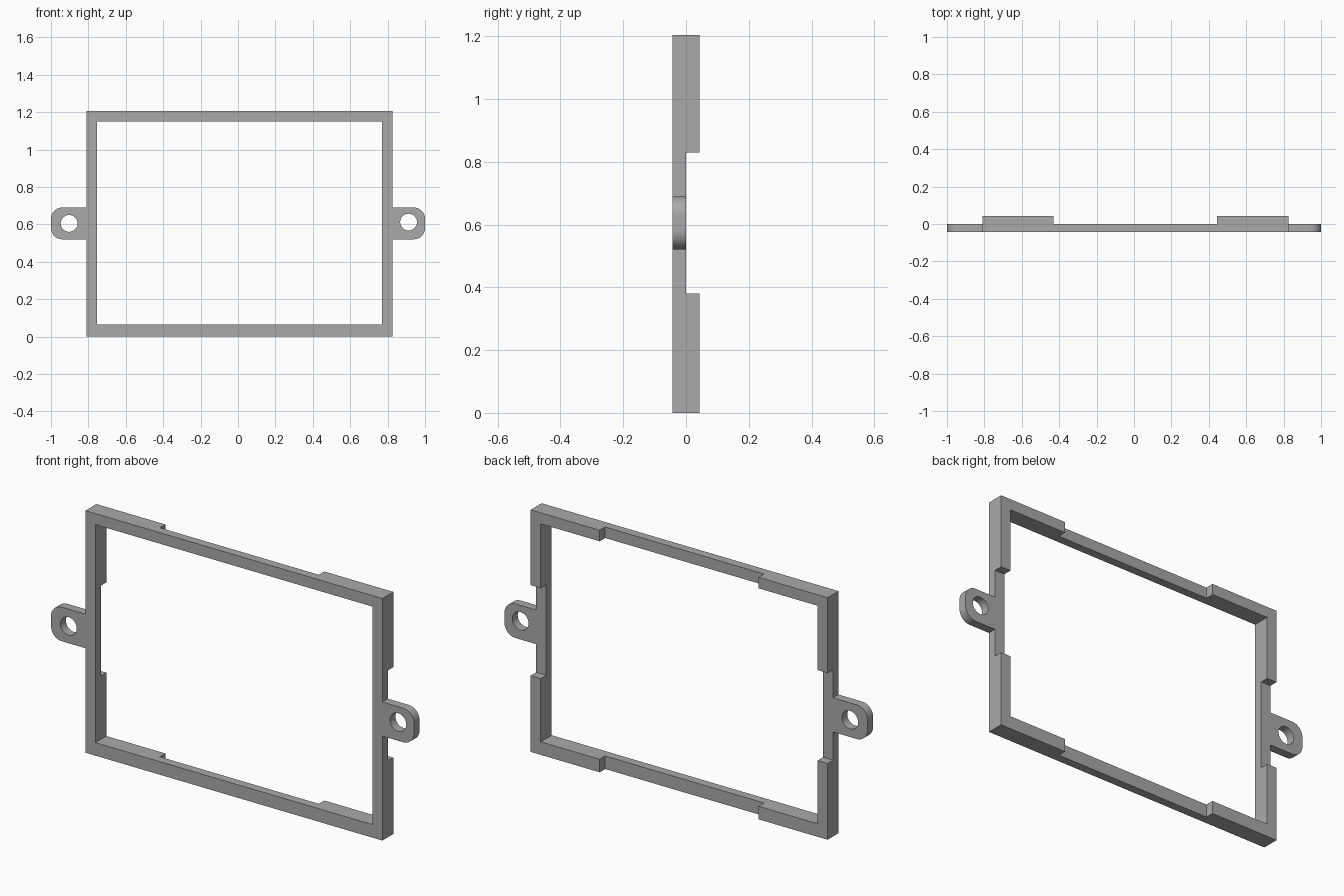
import bpy, bmesh
from math import sin, cos, pi, radians

cube = bpy.data.objects.get("Cube")
if cube:
    bpy.data.objects.remove(cube, do_unlink=True)

FRONT, MID, BACK = -0.043, 0.0, 0.043

grey = bpy.data.materials.new("plain grey")
grey.use_nodes = True
colour = (0.4, 0.4, 0.4, 1)
grey.diffuse_color = colour
grey.node_tree.nodes["Principled BSDF"].inputs["Base Color"].default_value = colour


def extrude(bm, faces, depth):
    """Push a set of faces back along y and return the moved faces."""
    out = bmesh.ops.extrude_face_region(bm, geom=faces)["geom"]
    verts = [g for g in out if isinstance(g, bmesh.types.BMVert)]
    bmesh.ops.translate(bm, verts=verts, vec=(0, depth, 0))
    return [g for g in out if isinstance(g, bmesh.types.BMFace)]


def finish(bm, name):
    bmesh.ops.recalc_face_normals(bm, faces=bm.faces)
    mesh = bpy.data.meshes.new(name)
    bm.to_mesh(mesh)
    bm.free()
    mesh.materials.append(grey)
    obj = bpy.data.objects.new(name, mesh)
    bpy.context.collection.objects.link(obj)
    return obj


# Rectangular frame: a ring of cells, with the corner cells raised at the back
xs = [-0.81, -0.755, -0.43, 0.445, 0.77, 0.825]
zs = [0, 0.065, 0.38, 0.83, 1.15, 1.205]
bm = bmesh.new()
grid = {}
for i in range(5):
    for j in range(5):
        if i in (0, 4) or j in (0, 4):
            corners = [(i, j), (i + 1, j), (i + 1, j + 1), (i, j + 1)]
            for a, b in corners:
                if (a, b) not in grid:
                    grid[a, b] = bm.verts.new((xs[a], FRONT, zs[b]))
            bm.faces.new([grid[c] for c in corners])
rear = extrude(bm, bm.faces[:], MID - FRONT)


def in_corner(face):
    c = face.calc_center_median()
    return not (xs[2] < c.x < xs[3] or zs[2] < c.z < zs[3])


extrude(bm, [f for f in rear if in_corner(f)], BACK - MID)
finish(bm, "frame")


# Mounting ears: rounded tabs with a screw hole
def ear(name, root, tip, hole_x, hole_z):
    side = 1 if tip > root else -1
    low, high, r = 0.52, 0.69, 0.06
    outline = [(root, low)]
    for cz, start in ((low + r, -pi / 2), (high - r, 0)):
        for k in range(9):
            a = start + k * pi / 16
            outline.append((tip - side * r + side * r * cos(a), cz + r * sin(a)))
    outline.append((root, high))
    hole = [(hole_x + 0.045 * cos(k * pi / 16), hole_z + 0.045 * sin(k * pi / 16))
            for k in range(32)]
    bm = bmesh.new()
    edges = []
    for loop in (outline, hole):
        vs = [bm.verts.new((x, FRONT, z)) for x, z in loop]
        edges += [bm.edges.new((vs[k - 1], vs[k])) for k in range(len(vs))]
    bmesh.ops.triangle_fill(bm, edges=edges, use_beauty=True)
    extrude(bm, bm.faces[:], MID - FRONT)
    obj = finish(bm, name)
    bpy.ops.object.select_all(action="DESELECT")
    obj.select_set(True)
    bpy.context.view_layer.objects.active = obj
    bpy.ops.object.shade_smooth_by_angle(angle=radians(30))


ear("left_mounting_ear", xs[-1], 1.0, 0.912, 0.612)
ear("right_mounting_ear", xs[0], -1.0, -0.903, 0.605)
